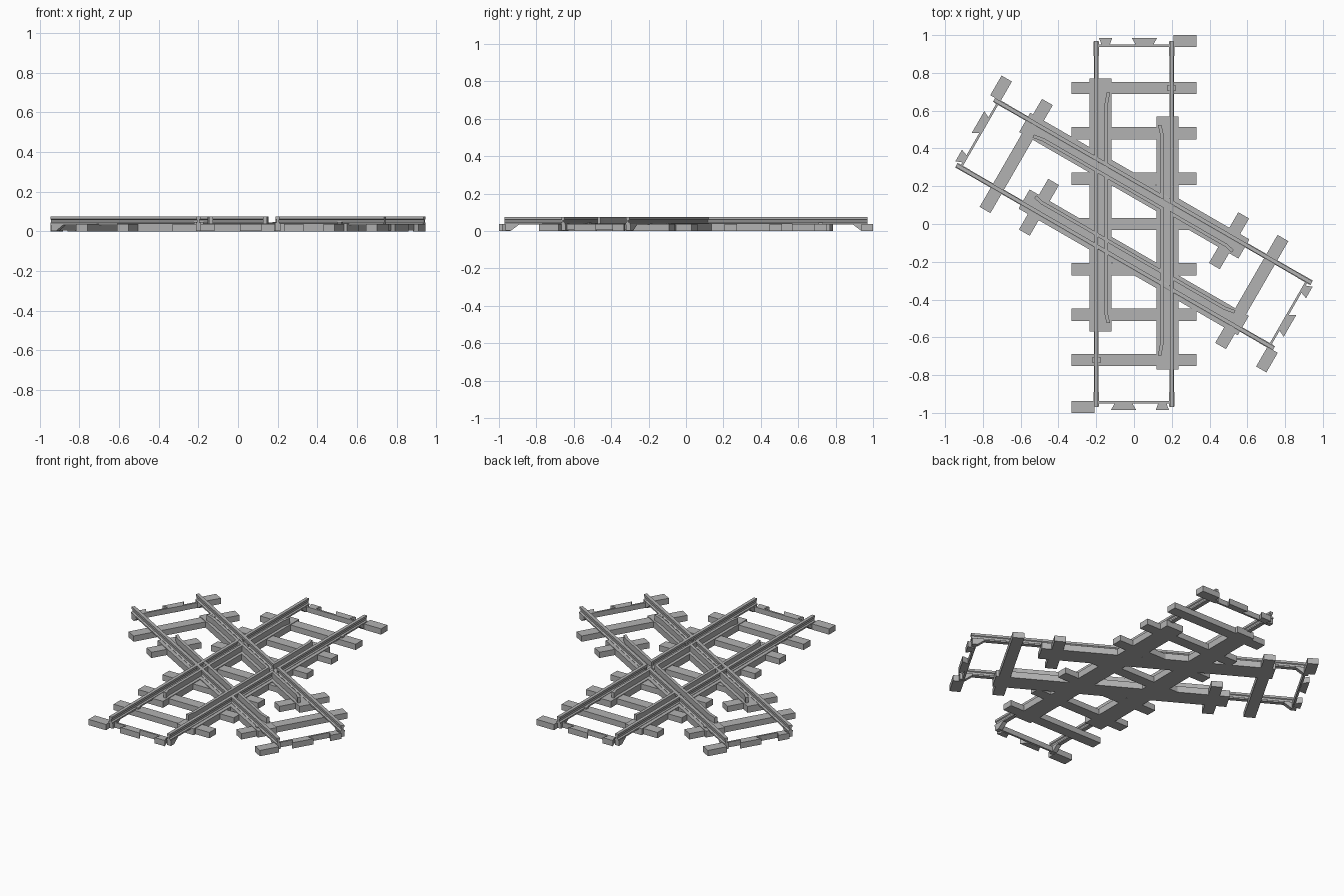
import bpy, bmesh, math
from mathutils import Vector

if "Cube" in bpy.data.objects:
    bpy.data.objects.remove(bpy.data.objects["Cube"])

grey = bpy.data.materials.new("track_grey")
grey.diffuse_color = (0.45, 0.45, 0.45, 1)
grey.use_nodes = True
grey.node_tree.nodes["Principled BSDF"].inputs["Base Color"].default_value = grey.diffuse_color


def prism(bm, poly, axis, a, b):
    """Extrude a 2D polygon from a to b: axis 'z' uses (x, y), 'y' uses (x, z), 'x' uses (y, z)."""
    def place(p, t):
        return {'z': (p[0], p[1], t), 'y': (p[0], t, p[1]), 'x': (t, p[0], p[1])}[axis]
    lo = [bm.verts.new(place(p, a)) for p in poly]
    hi = [bm.verts.new(place(p, b)) for p in poly]
    n = len(poly)
    bm.faces.new(lo)
    bm.faces.new(hi[::-1])
    for i in range(n):
        bm.faces.new((lo[i], hi[i], hi[(i + 1) % n], lo[(i + 1) % n]))


def box(bm, x0, x1, y0, y1, z0, z1):
    prism(bm, [(x0, y0), (x1, y0), (x1, y1), (x0, y1)], 'z', z0, z1)


def finish(bm, name, angle, half_turn=True, flip=False):
    """Make an object; optionally mirror in y, and add the copy turned by 180 degrees."""
    if flip:
        for v in bm.verts:
            v.co.y *= -1
    if half_turn:
        geo = bmesh.ops.duplicate(bm, geom=bm.verts[:] + bm.edges[:] + bm.faces[:])["geom"]
        for v in geo:
            if isinstance(v, bmesh.types.BMVert):
                v.co = Vector((-v.co.x, -v.co.y, v.co.z))
    bmesh.ops.recalc_face_normals(bm, faces=bm.faces[:])
    me = bpy.data.meshes.new(name)
    bm.to_mesh(me)
    bm.free()
    me.materials.append(grey)
    ob = bpy.data.objects.new(name, me)
    ob.rotation_euler.z = angle
    bpy.context.collection.objects.link(ob)
    return ob


RAIL = [(-.013, .033), (.013, .033), (.013, .042), (.005, .047), (.005, .058), (.010, .062),
        (.010, .075), (-.010, .075), (-.010, .062), (-.005, .058), (-.005, .047), (-.013, .042)]

cut_parts, cutters = {}, {}
for track, angle, flip in (("straight", 0, False), ("diagonal", math.radians(60), True)):
    # running rails
    bm = bmesh.new()
    prism(bm, [(x + .2, z) for x, z in RAIL], 'y', -.97, .97)
    rails = finish(bm, track + "_rails", angle)

    # guard rails with flared ends
    bm = bmesh.new()
    centre = [(-.136, -.525), (-.146, -.48), (-.146, .64), (-.136, .695)]
    outline = [(x - .009, y) for x, y in centre] + [(x + .009, y) for x, y in centre[::-1]]
    prism(bm, outline, 'z', .035, .074)
    guards = finish(bm, track + "_guard_rails", angle, flip=flip)

    # wide base pads under each rail
    bm = bmesh.new()
    box(bm, -.235, -.118, -.57, .77, 0, .04)
    finish(bm, track + "_base_pads", angle, flip=flip)

    # sleepers
    bm = bmesh.new()
    box(bm, -.33, .33, .687, .753, 0, .036)
    if track == "straight":
        for y in (.24, .48):
            box(bm, -.33, .33, y - .033, y + .033, 0, .036)
        box(bm, -.33, 0, -.033, .033, 0, .036)
    else:
        box(bm, -.33, -.02, .447, .513, 0, .036)
    box(bm, .175, .222, .708, .732, .03, .046)      # rail chair
    finish(bm, track + "_sleepers", angle)

    # end connectors: tie bar, half sleeper, dovetail clips, sloped rail brackets
    bm = bmesh.new()
    box(bm, -.2, .2, .938, .95, .004, .036)
    box(bm, .21, .33, .937, 1.0, 0, .036)
    prism(bm, [(-.17, .945), (-.13, .945), (-.115, .985), (-.185, .985)], 'z', 0, .036)
    prism(bm, [(.012, .945), (.1, .945), (.122, .985), (-.012, .985)], 'z', 0, .036)
    for x in (-.2, .2):
        prism(bm, [(.89, .036), (.9, .028), (.935, .002), (.965, .002), (.965, .036)],
              'x', x - .014, x + .014)
    finish(bm, track + "_end_connectors", angle)

    # wheel flange slot cutter
    bm = bmesh.new()
    box(bm, .155, .190, -.45, .45, .045, .1)
    cutter = finish(bm, track + "_slot_cutter", angle)
    cutter.hide_render = True
    cutter.hide_viewport = True
    cutter.display_type = 'WIRE'
    cut_parts[track], cutters[track] = (rails, guards), cutter

# open the flange slots of each track through the rails of the other
for track, other in (("straight", "diagonal"), ("diagonal", "straight")):
    for ob in cut_parts[track]:
        mod = ob.modifiers.new("flange_slot", 'BOOLEAN')
        mod.operation = 'DIFFERENCE'
        mod.solver = 'EXACT'
        mod.object = cutters[other]
